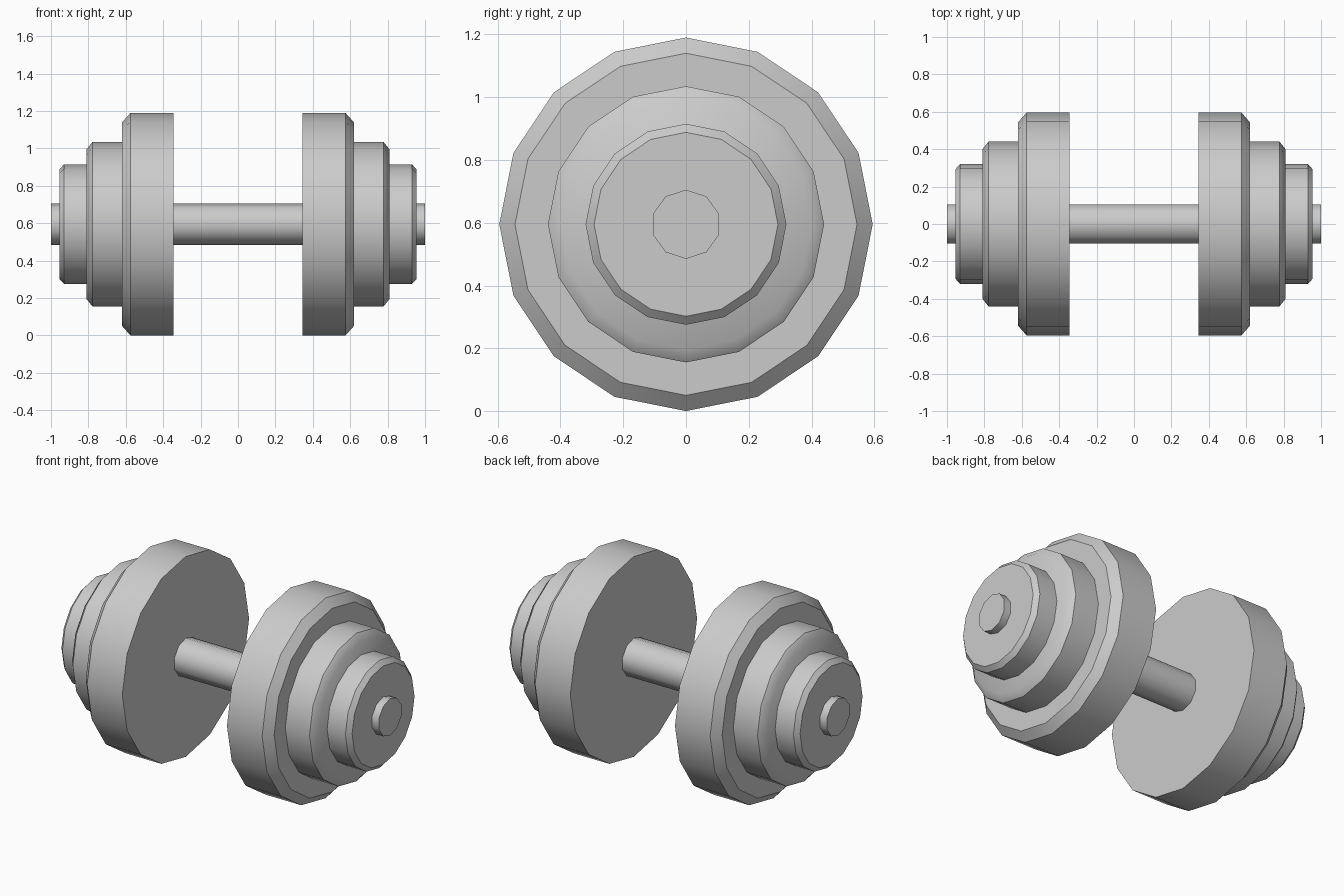
import bpy, bmesh
from math import pi, sin, cos, radians

if "Cube" in bpy.data.objects:
    bpy.data.objects.remove(bpy.data.objects["Cube"])

R = 0.595  # big plate radius, also the axis height


def lathe_x(name, profile, sides, mirror=False):
    """Closed solid turned about the X axis from (x, radius) points, vertex at the top."""
    bm = bmesh.new()
    rings = [[bm.verts.new((x, r * sin(2 * pi * i / sides), r * cos(2 * pi * i / sides)))
              for i in range(sides)] for x, r in profile]
    for a, b in zip(rings, rings[1:]):
        for i in range(sides):
            j = (i + 1) % sides
            bm.faces.new((a[i], a[j], b[j], b[i]))
    bm.faces.new(rings[0])
    bm.faces.new(rings[-1])
    bmesh.ops.recalc_face_normals(bm, faces=bm.faces)
    # smooth round the rim, sharp at chamfers and caps
    for f in bm.faces:
        f.smooth = True
    for e in bm.edges:
        e.smooth = e.calc_face_angle() < radians(40)
    me = bpy.data.meshes.new(name)
    bm.to_mesh(me)
    bm.free()
    ob = bpy.data.objects.new(name, me)
    ob.location.z = R
    bpy.context.collection.objects.link(ob)
    if mirror:
        ob.modifiers.new("Mirror", 'MIRROR').use_axis[0] = True
    return ob


# Handle bar running right through
lathe_x("handle_bar", [(-1, 0.11), (1, 0.11)], 10)

# Chamfered weight plates: inner x, chamfer start, outer x, radius, outer radius
plates = {
    "large_plates": (0.344, 0.575, 0.619, R, 0.545),
    "medium_plates": (0.619, 0.778, 0.81, 0.44, 0.40),
    "small_plates": (0.81, 0.93, 0.955, 0.32, 0.293),
}
for name, (x0, x1, x2, r, r2) in plates.items():
    lathe_x(name, [(x0, r), (x1, r), (x2, r2)], 16, mirror=True)
